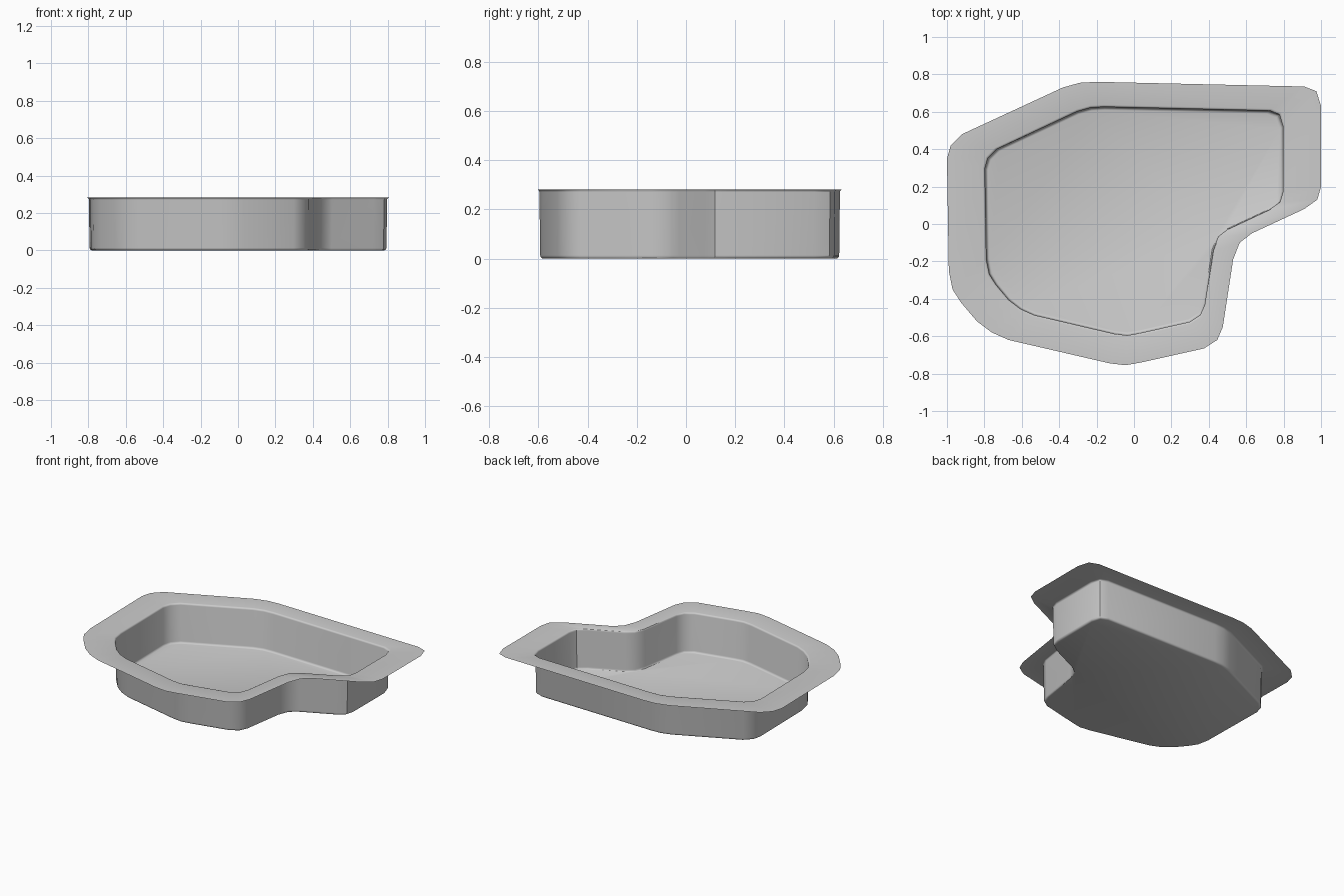
import bpy, bmesh, math

if "Cube" in bpy.data.objects:
    bpy.data.objects.remove(bpy.data.objects["Cube"])

# Outer rim outline, clockwise seen from above: three points per rounded corner
OUTLINE = [
    (-1.0, .35), (-.98, .42), (-.92, .48),
    (-.38, .73), (-.29, .755), (-.20, .76),
    (.91, .735), (.975, .71), (1.0, .63),
    (1.0, .20), (.98, .13), (.91, .08),
    (.63, -.05), (.565, -.10), (.53, -.19),
    (.475, -.55), (.445, -.62), (.375, -.665),
    (.04, -.74), (-.045, -.755), (-.13, -.745),
    (-.67, -.62), (-.76, -.58), (-.84, -.52),
    (-.925, -.42), (-.97, -.35), (-.99, -.25),
]
RIM_Z = .282


def basin_ring(bm, inset, z):
    """Basin outline (a scaled copy of the rim outline), pulled in by inset."""
    sx, sy = .797 - inset, .806 - inset * 1.3
    return [bm.verts.new((x * sx, y * sy + .013, z)) for x, y in OUTLINE]


bm = bmesh.new()

# Flat rim, rounded lip, near-vertical wall, rounded bottom edge
rings = [[bm.verts.new((x, y, RIM_Z)) for x, y in OUTLINE]]
lip = .012
for i in range(4):
    a = i / 3 * math.pi / 2
    rings.append(basin_ring(bm, -lip * (1 - math.sin(a)), RIM_Z - lip * (1 - math.cos(a))))
fillet = .014
for i in range(4):
    a = i / 3 * math.pi / 2
    rings.append(basin_ring(bm, .003 + fillet * (1 - math.cos(a)), fillet * (1 - math.sin(a))))

n = len(OUTLINE)
for upper, lower in zip(rings, rings[1:]):
    for i in range(n):
        j = (i + 1) % n
        bm.faces.new((upper[i], upper[j], lower[j], lower[i]))

# Floor
bm.faces.new(rings[-1])
bmesh.ops.recalc_face_normals(bm, faces=bm.faces)
bm.normal_update()
# Make the sheet face upward, into the basin
if max(bm.faces, key=lambda f: f.calc_area()).normal.z < 0:
    bmesh.ops.reverse_faces(bm, faces=bm.faces)

mesh = bpy.data.meshes.new("pool_basin")
bm.to_mesh(mesh)
bm.free()
basin = bpy.data.objects.new("pool_basin", mesh)
bpy.context.collection.objects.link(basin)
bpy.context.view_layer.objects.active = basin
basin.select_set(True)
bpy.ops.object.shade_smooth_by_angle(angle=math.radians(35))
